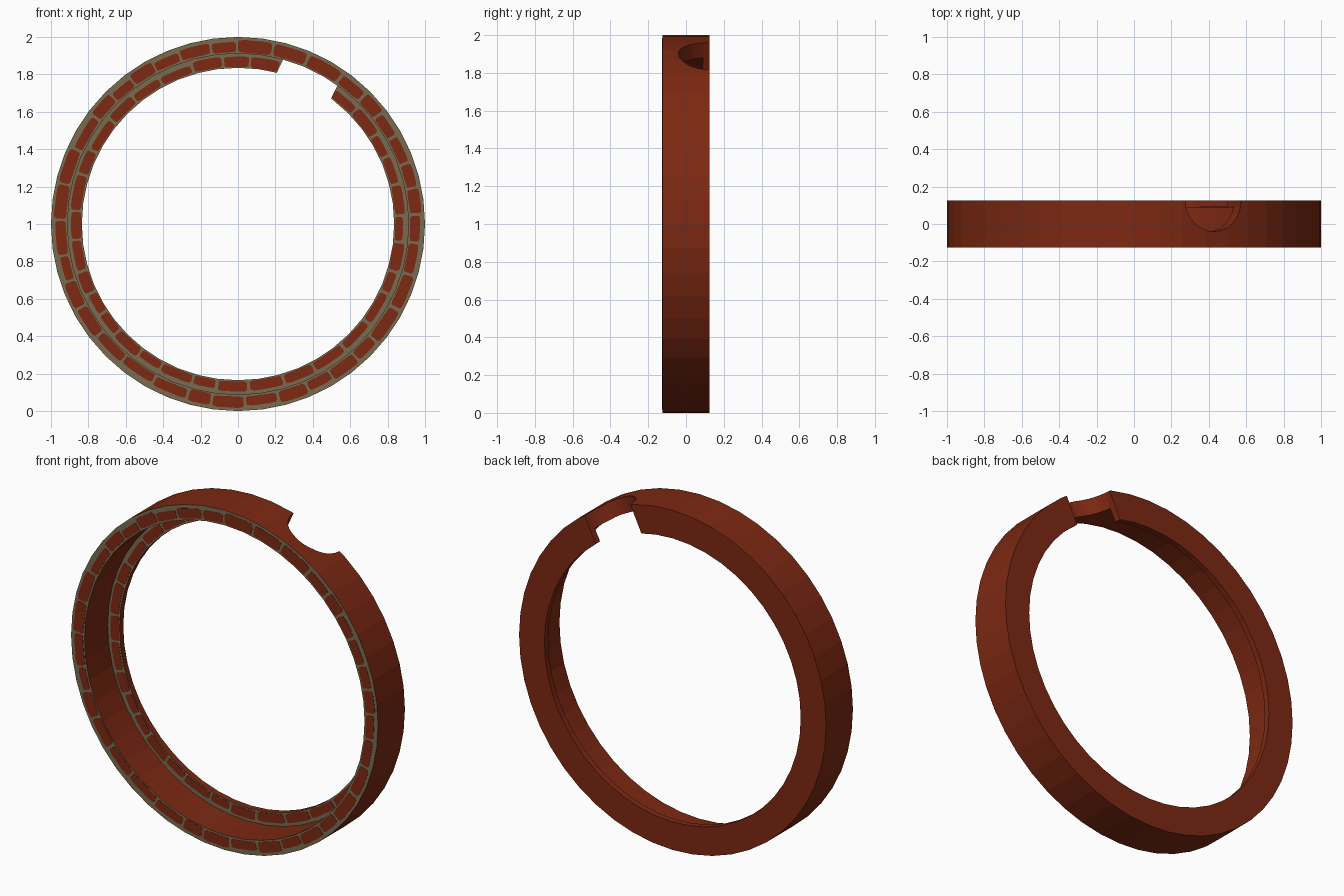
import bpy, bmesh, math, random
from mathutils import Matrix

if "Cube" in bpy.data.objects:
    bpy.data.objects.remove(bpy.data.objects["Cube"])

random.seed(4)
SEG = 48                       # sides of the ring
R_OUT, R_WALL, R_IN = 1.0, 0.912, 0.835
Y_FRONT, Y_LEDGE, Y_BACK = -0.125, 0.09, 0.125
NOTCH_R = 0.165
NOTCHES = (64.5, 189.2)        # notch directions in degrees


def material(name, rgb):
    m = bpy.data.materials.new(name)
    m.diffuse_color = (*rgb, 1)
    m.use_nodes = True
    m.node_tree.nodes["Principled BSDF"].inputs["Base Color"].default_value = m.diffuse_color
    return m


RED = material("brick_red", (0.205, 0.0215, 0.006))
MORTAR = material("mortar_olive", (0.19, 0.15, 0.08))


def polar(r, deg, y):
    a = math.radians(deg)
    return (r * math.cos(a), y, 1 + r * math.sin(a))


def make_object(name, bm, mats):
    bmesh.ops.recalc_face_normals(bm, faces=bm.faces)
    me = bpy.data.meshes.new(name)
    bm.to_mesh(me)
    bm.free()
    for m in mats:
        me.materials.append(m)
    ob = bpy.data.objects.new(name, me)
    bpy.context.collection.objects.link(ob)
    return ob


def cut(ob, cutters):
    bpy.context.view_layer.objects.active = ob
    for c in cutters:
        mod = ob.modifiers.new("notch", 'BOOLEAN')
        mod.operation, mod.solver, mod.object = 'DIFFERENCE', 'EXACT', c
        bpy.ops.object.modifier_apply(modifier=mod.name)


# Ring: stepped profile turned around the y axis, mortar on the front faces
profile = [(R_OUT, Y_FRONT), (R_WALL, Y_FRONT), (R_WALL, Y_LEDGE),
           (R_IN, Y_LEDGE), (R_IN, Y_BACK), (R_OUT, Y_BACK)]
bm = bmesh.new()
rings = [[bm.verts.new(polar(r, 360 * i / SEG, y)) for r, y in profile]
         for i in range(SEG)]
for i in range(SEG):
    a, b = rings[i], rings[(i + 1) % SEG]
    for k in range(6):
        n = (k + 1) % 6
        f = bm.faces.new((a[k], a[n], b[n], b[k]))
        f.material_index = 1 if k in (0, 2) else 0
ring = make_object("stepped_ring", bm, [RED, MORTAR])

# Round notch cutters pointing outwards through the back edge
cutters = []
for deg in NOTCHES:
    bm = bmesh.new()
    bmesh.ops.create_cone(bm, cap_ends=True, segments=32, radius1=NOTCH_R,
                          radius2=NOTCH_R, depth=0.5)
    bm.transform(Matrix.Translation(polar(0.9, deg, Y_BACK))
                 @ Matrix.Rotation(math.radians(90 - deg), 4, 'Y'))
    c = make_object("notch_cutter", bm, [RED])
    c.hide_render = True
    cutters.append(c)


# Bricks: thin rounded plates laid in a row on a front face
def brick_row(name, count, r_lo, r_hi, y, gap):
    bm = bmesh.new()
    widths = [random.uniform(0.75, 1.25) for _ in range(count)]
    scale, start = 360 / sum(widths), 3.0
    for w in widths:
        w *= scale
        mid = start + w / 2
        start += w
        half = w / 2 - gap * random.uniform(0.5, 1.1)
        lo = r_lo + random.uniform(0, 0.006)
        hi = r_hi + random.uniform(-0.010, 0.010)
        loops = ([], [])
        for i in range(28):
            t = 2 * math.pi * (i + 0.5) / 28
            c, s = math.cos(t), math.sin(t)
            u = math.copysign(abs(c) ** 0.3, c)
            v = math.copysign(abs(s) ** 0.3, s)
            j = random.uniform(0.96, 1.0)
            r, d = (lo + hi) / 2 + v * j * (hi - lo) / 2, mid + u * j * half
            for side, lift in zip(loops, (-0.0015, 0.002)):
                side.append(bm.verts.new(polar(r, d, y + lift)))
        front, back = loops
        bm.faces.new(front)
        bm.faces.new(back[::-1])
        for i in range(28):
            n = (i + 1) % 28
            bm.faces.new((front[i], back[i], back[n], front[n]))
    return make_object(name, bm, [RED])


outer_bricks = brick_row("outer_bricks", 36, 0.916, 0.976, Y_FRONT, 0.4)
inner_bricks = brick_row("inner_bricks", 34, 0.837, 0.891, Y_LEDGE, 0.45)

# Cut the notches through the ring and the inner bricks
cut(ring, cutters)
cut(inner_bricks, cutters)
for c in cutters:
    bpy.data.objects.remove(c)
